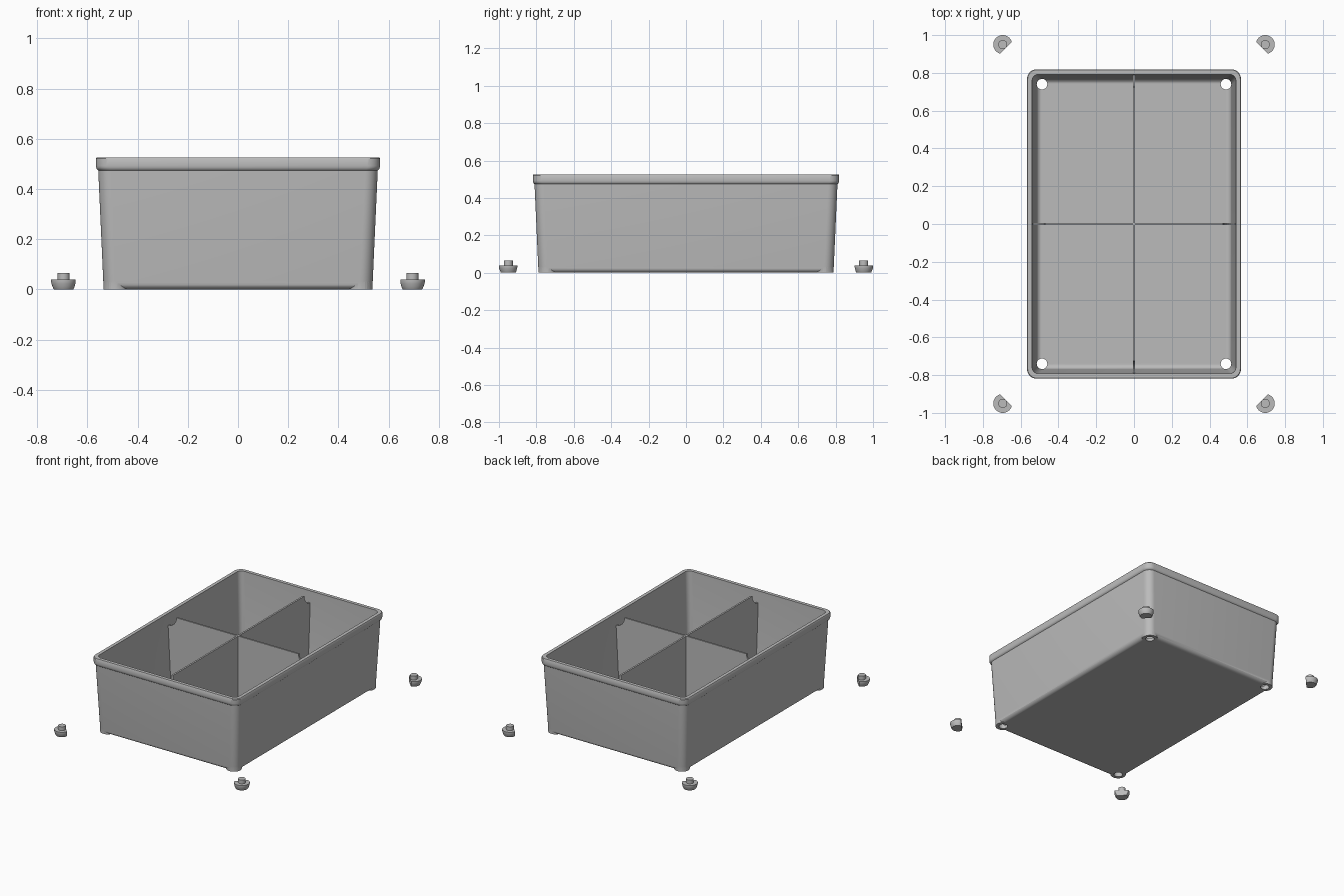
import bpy, bmesh, math

if "Cube" in bpy.data.objects:
    bpy.data.objects.remove(bpy.data.objects["Cube"])

grey = bpy.data.materials.new("warm_free_grey")
grey.name = "plain_grey"
grey.diffuse_color = (0.5, 0.5, 0.5, 1)
grey.use_nodes = True
grey.node_tree.nodes["Principled BSDF"].inputs["Base Color"].default_value = grey.diffuse_color


def make(name, bm):
    bmesh.ops.recalc_face_normals(bm, faces=bm.faces)
    me = bpy.data.meshes.new(name)
    bm.to_mesh(me)
    bm.free()
    me.materials.append(grey)
    ob = bpy.data.objects.new(name, me)
    bpy.context.collection.objects.link(ob)
    return ob


def activate(ob):
    bpy.ops.object.select_all(action='DESELECT')
    ob.select_set(True)
    bpy.context.view_layer.objects.active = ob


def smooth(ob):
    activate(ob)
    bpy.ops.object.shade_smooth_by_angle(angle=math.radians(32))


def loft(bm, loops):
    """Skin closed loops of equal length and cap both ends."""
    rings = [[bm.verts.new(p) for p in lp] for lp in loops]
    n = len(rings[0])
    for a, b in zip(rings, rings[1:]):
        for i in range(n):
            j = (i + 1) % n
            bm.faces.new((a[i], a[j], b[j], b[i]))
    bm.faces.new(rings[0][::-1])
    bm.faces.new(rings[-1])


def rounded_rect(hx, hy, r, z, seg=8):
    pts = []
    for k, (sx, sy) in enumerate(((1, 1), (-1, 1), (-1, -1), (1, -1))):
        for i in range(seg + 1):
            a = math.pi / 2 * (k + i / seg)
            pts.append((sx * (hx - r) + r * math.cos(a),
                        sy * (hy - r) + r * math.sin(a), z))
    return pts


def tub(name, hx, hy, r, z0, fillet, upper):
    """Rounded-rectangle solid with a filleted floor edge; upper = (grow, z)."""
    loops = []
    for i in range(7):
        a = math.pi / 2 * i / 6
        d = fillet * (1 - math.sin(a))
        loops.append(rounded_rect(hx - d, hy - d, r - d, z0 + fillet * (1 - math.cos(a))))
    for g, z in upper:
        loops.append(rounded_rect(hx + g, hy + g, r, z))
    bm = bmesh.new()
    loft(bm, loops)
    return make(name, bm)


def cylinder(name, x, y, r, z0, z1):
    bm = bmesh.new()
    loft(bm, [[(x + r * math.cos(math.tau * i / 32), y + r * math.sin(math.tau * i / 32), z)
               for i in range(32)] for z in (z0, z1)])
    return make(name, bm)


def boolean(ob, other, op):
    m = ob.modifiers.new("cut", 'BOOLEAN')
    m.operation, m.object, m.solver = op, other, 'EXACT'
    activate(ob)
    bpy.ops.object.modifier_apply(modifier=m.name)
    bpy.data.objects.remove(other)


HX, HY, HOLE_X, HOLE_Y = 0.537, 0.79, 0.487, 0.74
corners = [(sx, sy) for sx in (1, -1) for sy in (1, -1)]

# Outer tub with rim
box = tub("box", HX, HY, 0.05, 0, 0.032,
          [(0.02, 0.474), (0.025, 0.478), (0.028, 0.485), (0.029, 0.492),
           (0.029, 0.521), (0.026, 0.526)])
# Corner bosses that carry the feet
for sx, sy in corners:
    boolean(box, cylinder("boss", sx * HOLE_X, sy * HOLE_Y, 0.0495, 0, 0.06), 'UNION')
# Hollow interior and corner holes
boolean(box, tub("cavity", 0.515, 0.768, 0.035, 0.022, 0.025,
                 [(0.024, 0.505), (0.0245, 0.53)]), 'DIFFERENCE')
for sx, sy in corners:
    boolean(box, cylinder("hole", sx * HOLE_X, sy * HOLE_Y, 0.028, -0.05, 0.1), 'DIFFERENCE')
smooth(box)


# Crossing dividers with quarter-round notches at the walls
def divider(name, low, high, along_y):
    top, nr, t = 0.515, 0.07, 0.006
    half = [(low, 0.015), (high - 0.003, 0.445)]
    for i in range(9):
        a = math.pi / 2 * i / 8
        half.append((high - 0.003 - nr * math.sin(a), top - nr * math.cos(a)))
    del half[1]
    prof = half + [(-u, z) for u, z in reversed(half)]
    bm = bmesh.new()
    loft(bm, [[(s, u, z) if along_y else (u, s, z) for u, z in prof] for s in (-t, t)])
    return make(name, bm)


divider("long_divider", 0.772, 0.797, True)
divider("cross_divider", 0.519, 0.544, False)


# Loose feet: domed disc with one flat side facing the box, plus a plug stem
def foot(name, sx, sy):
    cx, cy, R = 0.695 * sx, 0.95 * sy, 0.05
    bm = bmesh.new()
    loft(bm, [[(cx + r * math.cos(math.tau * i / 40), cy + r * math.sin(math.tau * i / 40), z)
               for i in range(40)]
              for r, z in ((0.039, 0), (0.042, 0.005), (0.0455, 0.014),
                           (0.048, 0.022), (R, 0.03), (R, 0.039))])
    n = (-sx / math.sqrt(2), -sy / math.sqrt(2), 0)
    cut = bmesh.ops.bisect_plane(bm, geom=bm.verts[:] + bm.edges[:] + bm.faces[:],
                                 plane_co=(cx + n[0] * 0.025, cy + n[1] * 0.025, 0),
                                 plane_no=n, clear_outer=True)
    edges = [e for e in cut["geom_cut"] if isinstance(e, bmesh.types.BMEdge)]
    bmesh.ops.holes_fill(bm, edges=edges)
    loft(bm, [[(cx + 0.024 * math.cos(math.tau * i / 32), cy + 0.024 * math.sin(math.tau * i / 32), z)
               for i in range(32)] for z in (0.036, 0.065)])
    smooth(make(name, bm))


for k, (sx, sy) in enumerate(corners):
    foot("foot_%d" % (k + 1), sx, sy)
